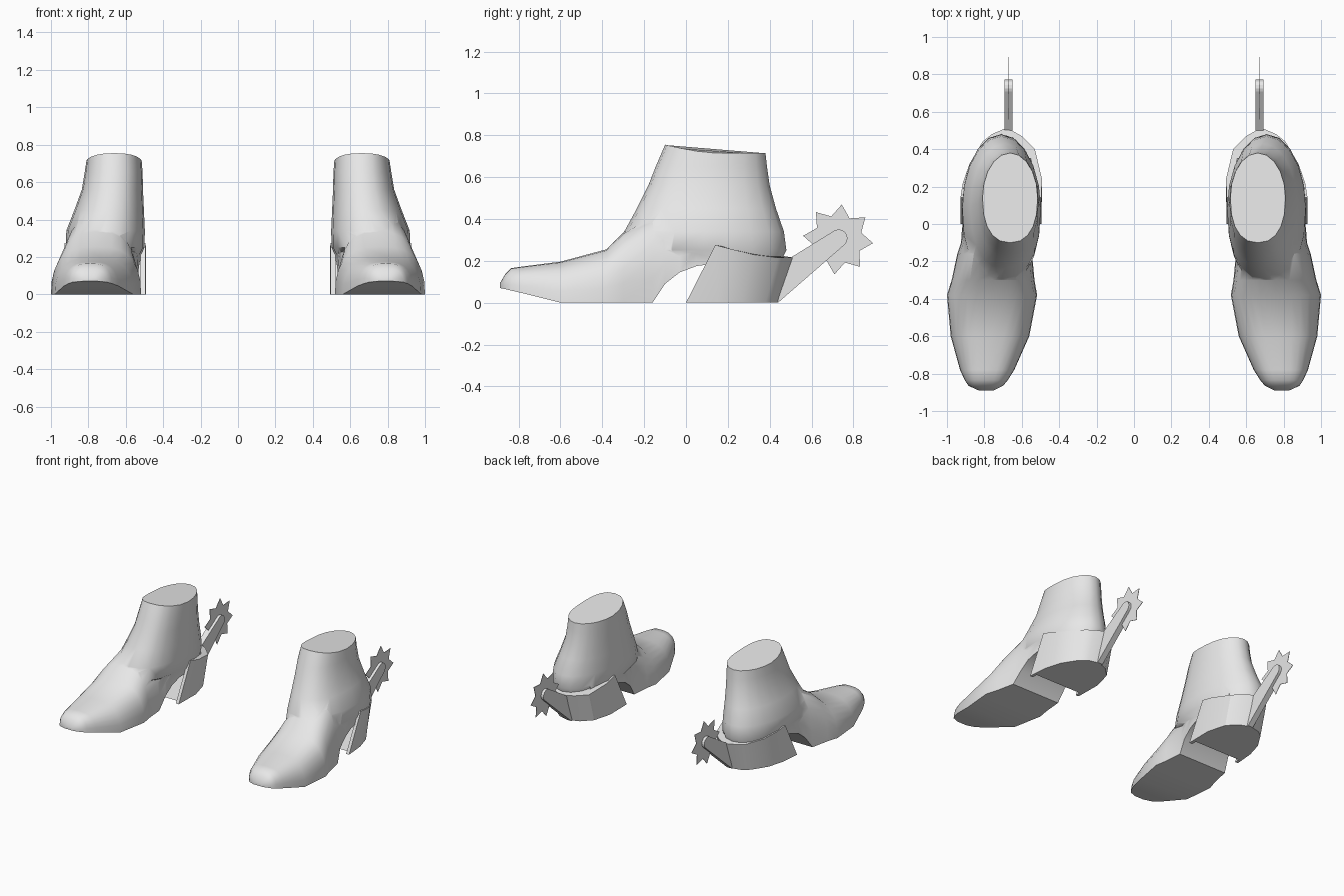
import bpy, bmesh, math

if "Cube" in bpy.data.objects:
    bpy.data.objects.remove(bpy.data.objects["Cube"])

grey = bpy.data.materials.new("plain_grey")
grey.diffuse_color = (0.8, 0.8, 0.8, 1)
grey.use_nodes = True
grey.node_tree.nodes["Principled BSDF"].inputs["Base Color"].default_value = grey.diffuse_color


def make(name, verts, faces):
    mesh = bpy.data.meshes.new(name)
    mesh.from_pydata(verts, [], faces)
    bm = bmesh.new()
    bm.from_mesh(mesh)
    bmesh.ops.recalc_face_normals(bm, faces=bm.faces)
    bm.to_mesh(mesh)
    bm.free()
    mesh.materials.append(grey)
    ob = bpy.data.objects.new(name, mesh)
    bpy.context.collection.objects.link(ob)
    return ob


def loft(name, rings):
    """Skin a list of equal closed rings and cap both ends."""
    n = len(rings[0])
    verts = [p for r in rings for p in r]
    faces = [[i * n + j, i * n + (j + 1) % n, (i + 1) * n + (j + 1) % n, (i + 1) * n + j]
             for i in range(len(rings) - 1) for j in range(n)]
    faces += [list(range(n)), [(len(rings) - 1) * n + j for j in range(n)]]
    return make(name, verts, faces)


def prism(name, profile, x0, x1):
    """Extrude a side (y, z) profile across x."""
    return loft(name, [[(x, y, z) for y, z in profile] for x in (x0, x1)])


def spow(v, e):
    return math.copysign(abs(v) ** e, v)


def activate(ob):
    bpy.ops.object.select_all(action='DESELECT')
    ob.select_set(True)
    bpy.context.view_layer.objects.active = ob


def pair(ob, angle=None):
    """Optional smoothing, then mirror to the other foot."""
    if angle:
        activate(ob)
        bpy.ops.object.shade_smooth_by_angle(angle=math.radians(angle))
    ob.modifiers.new("other_foot", 'MIRROR').use_mirror_merge = False


# Foot: upright sections from toe to heel (y, inner x, outer x, bottom z, top z)
foot_sections = [
    (-0.89, 0.75, 0.83, 0.070, 0.092),
    (-0.865, 0.70, 0.885, 0.065, 0.135),
    (-0.835, 0.675, 0.905, 0.058, 0.165),
    (-0.78, 0.64, 0.93, 0.045, 0.173),
    (-0.60, 0.56, 0.98, 0.0, 0.196),
    (-0.38, 0.518, 1.0, 0.0, 0.255),
    (-0.30, 0.532, 0.975, 0.0, 0.335),
    (-0.16, 0.545, 0.945, 0.0, 0.42),
    (-0.10, 0.535, 0.925, 0.09, 0.42),
    (-0.03, 0.53, 0.92, 0.145, 0.42),
    (0.05, 0.525, 0.91, 0.175, 0.42),
    (0.20, 0.51, 0.90, 0.195, 0.38),
    (0.35, 0.55, 0.84, 0.20, 0.34),
]
rings = []
for y, x0, x1, z0, z1 in foot_sections:
    ring = []
    for k in range(15):
        a = math.pi * k / 14
        ring.append(((x0 + x1) / 2 + (x1 - x0) / 2 * spow(math.cos(a), 0.7), y,
                     z0 + (z1 - z0) * abs(math.sin(a)) ** 0.85))
    rings.append(ring)
boot = loft("boot", rings)

# Ankle shaft: level rings (z, front y, back y, inner x, outer x)
shaft_rings = [
    (0.19, -0.12, 0.45, 0.53, 0.89),
    (0.25, -0.32, 0.48, 0.50, 0.92),
    (0.34, -0.295, 0.468, 0.498, 0.918),
    (0.45, -0.235, 0.43, 0.503, 0.875),
    (0.56, -0.18, 0.40, 0.508, 0.835),
    (0.65, -0.145, 0.387, 0.51, 0.82),
    (0.715, -0.10, 0.38, 0.515, 0.81),
]
rings = []
for z, y0, y1, x0, x1 in shaft_rings:
    ring = []
    for k in range(20):
        a = 2 * math.pi * k / 20
        e = 0.85 if math.sin(a) < 0 else 1.0
        y = (y0 + y1) / 2 + (y1 - y0) / 2 * spow(math.sin(a), e)
        x = (x0 + x1) / 2 + (x1 - x0) / 2 * spow(math.cos(a), e)
        # the rim rises toward the front
        lift = 0.04 * (max(0, 0.12 - y) / 0.22) ** 1.3 if z > 0.7 else 0
        ring.append((x, y, z + lift))
    rings.append(ring)
shaft = loft("shaft", rings)

# Fuse shaft and foot into one boot
union = boot.modifiers.new("fuse", 'BOOLEAN')
union.operation = 'UNION'
union.solver = 'EXACT'
union.object = shaft
activate(boot)
bpy.ops.object.modifier_apply(modifier="fuse")
bpy.data.objects.remove(shaft)
pair(boot, 52)

# Heel block with wrapped side plates: (x, bottom y, top y, top z)
heel_outline = [
    (0.52, 0.04, 0.17, 0.255), (0.52, 0.0, 0.145, 0.27), (0.495, 0.0, 0.14, 0.275),
    (0.492, 0.20, 0.24, 0.25), (0.53, 0.34, 0.40, 0.215), (0.60, 0.41, 0.47, 0.215),
    (0.68, 0.44, 0.515, 0.215), (0.76, 0.42, 0.48, 0.215), (0.81, 0.38, 0.44, 0.215),
    (0.88, 0.27, 0.32, 0.23), (0.915, 0.15, 0.22, 0.255), (0.928, 0.0, 0.14, 0.275),
    (0.903, 0.0, 0.145, 0.27), (0.903, 0.04, 0.17, 0.255),
]
heel = loft("heel", [[(x, yb, 0) for x, yb, yt, zt in heel_outline],
                     [(x, yt, zt) for x, yb, yt, zt in heel_outline]])
pair(heel, 30)

# Spur arm with a rounded end
arm = [(0.42, 0.0), (0.44, 0.0)]
arm += [(0.73 + 0.042 * math.cos(math.radians(a)), 0.308 + 0.042 * math.sin(math.radians(a)))
        for a in range(-48, 121, 24)]
arm += [(0.50, 0.215), (0.46, 0.215)]
pair(prism("spur_arm", arm, 0.65, 0.693))

# Thin eight-pointed spur wheel
star = []
for k in range(16):
    r = 0.168 if k % 2 == 0 else 0.115
    a = math.radians(84 + 22.5 * k)
    star.append((0.727 + r * math.cos(a), 0.302 + r * math.sin(a)))
pair(prism("spur_wheel", star, 0.670, 0.673))
